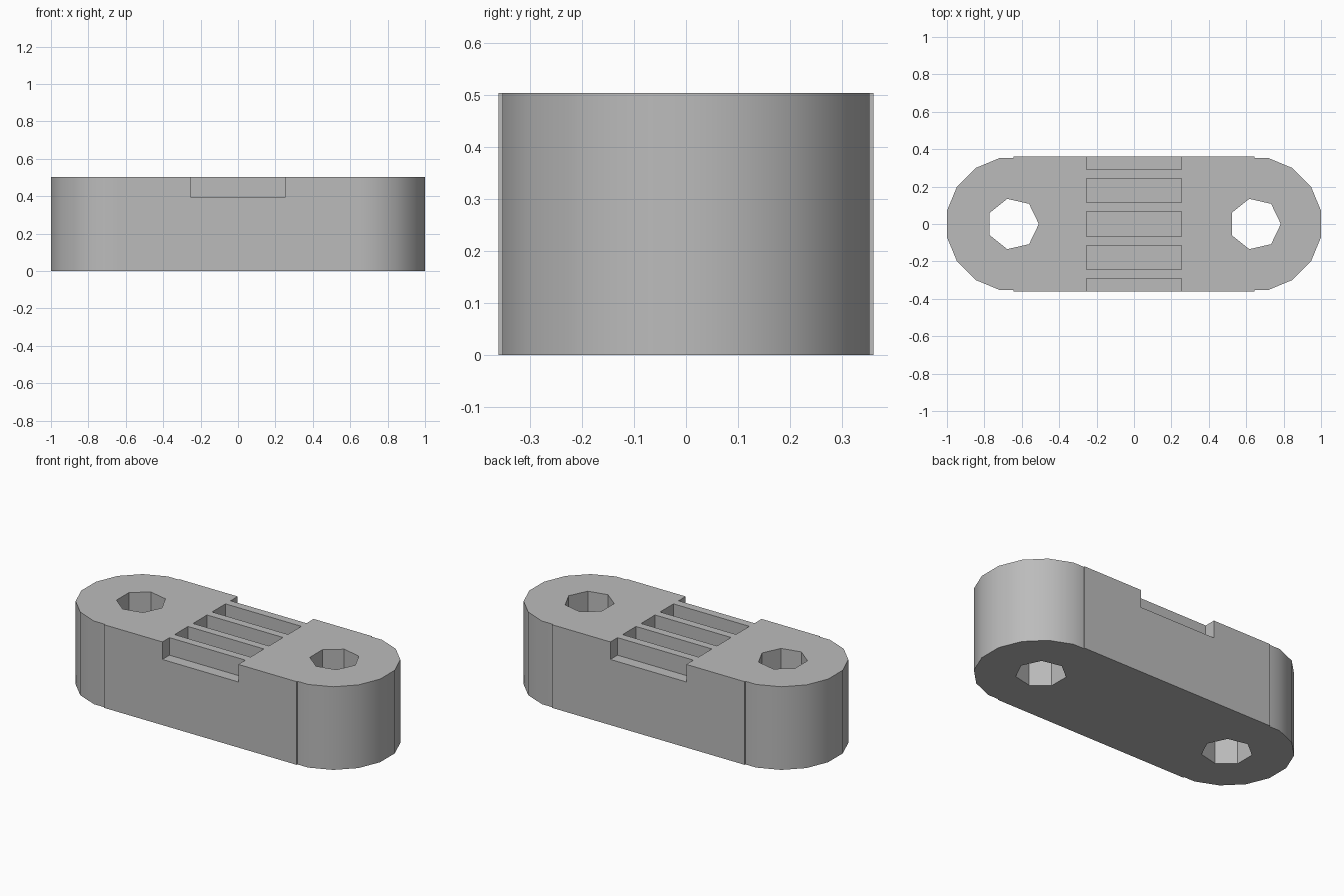
import bpy, bmesh, math

cube = bpy.data.objects.get("Cube")
if cube:
    bpy.data.objects.remove(cube, do_unlink=True)

HEIGHT = 0.503
HALF_WIDTH = 0.36
END_X = 0.647       # centre of each rounded end and its hole
BLOCK_X = 0.645     # half length of the straight middle block

grey = bpy.data.materials.new("plain grey")
grey.use_nodes = True
colour = (0.5, 0.5, 0.5, 1)
grey.diffuse_color = colour
grey.node_tree.nodes["Principled BSDF"].inputs["Base Color"].default_value = colour


def prism(name, outline, z0, z1):
    """Extrude a counter-clockwise outline from z0 to z1."""
    bm = bmesh.new()
    face = bm.faces.new([bm.verts.new((x, y, z0)) for x, y in outline])
    top = bmesh.ops.extrude_face_region(bm, geom=[face])["geom"]
    bmesh.ops.translate(bm, vec=(0, 0, z1 - z0),
                        verts=[v for v in top if isinstance(v, bmesh.types.BMVert)])
    bmesh.ops.recalc_face_normals(bm, faces=bm.faces)
    mesh = bpy.data.meshes.new(name)
    bm.to_mesh(mesh)
    bm.free()
    mesh.materials.append(grey)
    obj = bpy.data.objects.new(name, mesh)
    bpy.context.collection.objects.link(obj)
    return obj


def ring(cx, radius, sides, start, count):
    """Points around a regular polygon, beginning at the start angle."""
    angles = [start + i * math.tau / sides for i in range(count)]
    return [(cx + radius * math.cos(a), radius * math.sin(a)) for a in angles]


# Body: half of a sixteen-sided end, then the slightly wider straight block
half = ring(END_X, HALF_WIDTH, 16, math.radians(-78.75), 8)
step = half[-1][1]
half = [(BLOCK_X, -HALF_WIDTH), (BLOCK_X, -step)] + half
half += [(BLOCK_X, step), (BLOCK_X, HALF_WIDTH)]
body = prism("slotted_body", half + [(-x, -y) for x, y in half], 0, HEIGHT)

# Cutters: seven-sided through holes and five shallow slots
cutters = [prism("hole_cutter", ring(side * END_X, 0.138, 7, 0, 7), -0.1, HEIGHT + 0.1)
           for side in (-1, 1)]
for y0, y1 in ((-0.5, -0.292), (-0.243, -0.115), (-0.067, 0.067),
               (0.115, 0.243), (0.292, 0.5)):
    x = 0.254
    cutters.append(prism("slot_cutter", [(-x, y0), (x, y0), (x, y1), (-x, y1)],
                         0.397, HEIGHT + 0.1))

# Cut the body and drop the helpers
bpy.context.view_layer.objects.active = body
body.select_set(True)
for cutter in cutters:
    cutter.hide_render = True
    mod = body.modifiers.new("cut", "BOOLEAN")
    mod.operation = "DIFFERENCE"
    mod.solver = "EXACT"
    mod.object = cutter
    bpy.ops.object.modifier_apply(modifier=mod.name)
    bpy.data.objects.remove(cutter, do_unlink=True)

bpy.ops.object.shade_smooth_by_angle(angle=math.radians(30))
